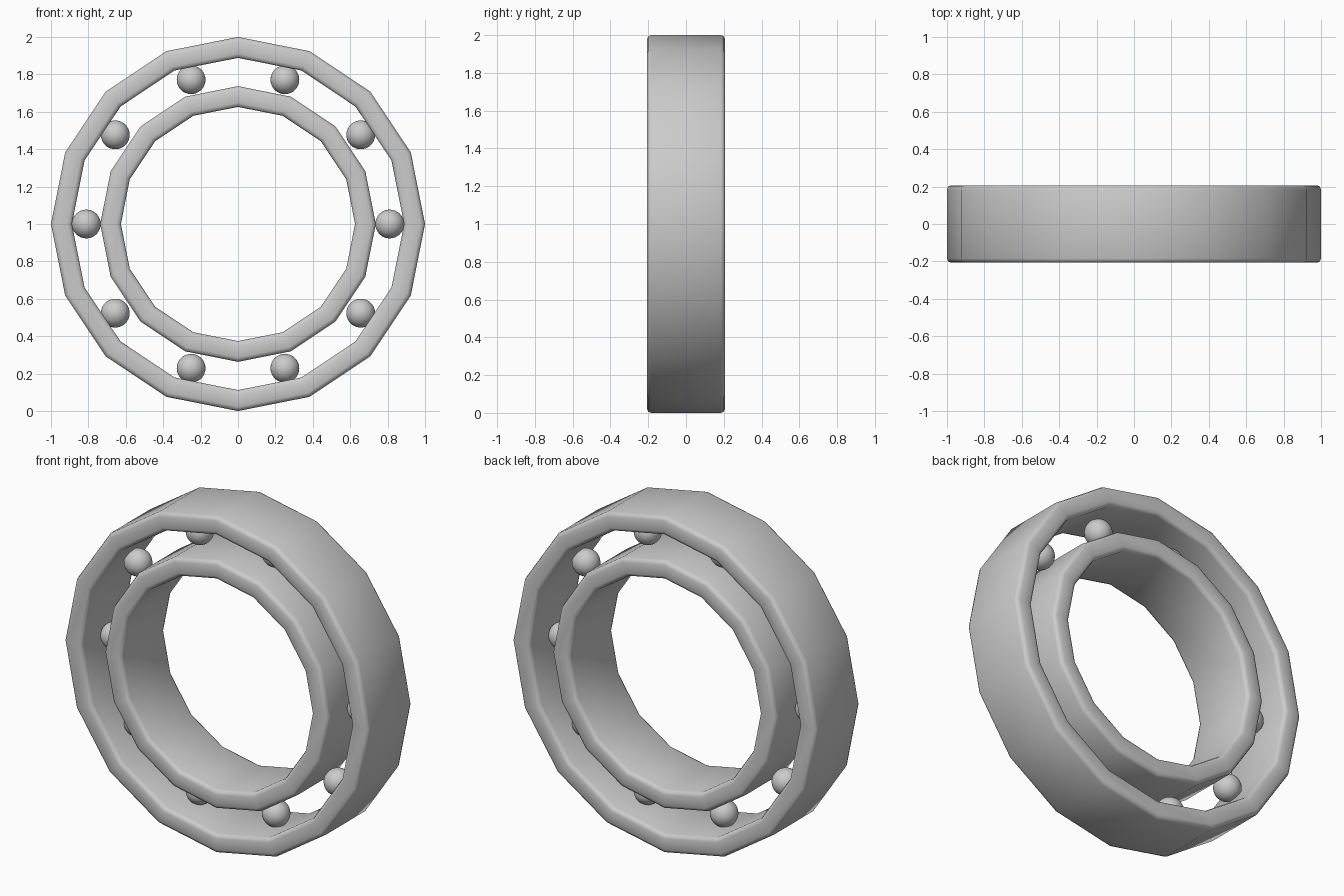
import bpy, bmesh
from math import cos, sin, pi

if "Cube" in bpy.data.objects:
    bpy.data.objects.remove(bpy.data.objects["Cube"])

SIDES, HALF, CH = 16, 0.207, 0.023
CENTER_Z = 1.0


def finish(name, bm):
    bmesh.ops.recalc_face_normals(bm, faces=bm.faces)
    me = bpy.data.meshes.new(name)
    bm.to_mesh(me)
    bm.free()
    for p in me.polygons:
        p.use_smooth = True
    ob = bpy.data.objects.new(name, me)
    ob.location.z = CENTER_Z
    bpy.context.collection.objects.link(ob)
    return ob


def ring(name, r_in, r_out):
    # rectangular section with rounded corners, swept around y
    profile = []
    corners = [(r_out - CH, HALF - CH, 0), (r_in + CH, HALF - CH, 1),
               (r_in + CH, CH - HALF, 2), (r_out - CH, CH - HALF, 3)]
    for r, y, q in corners:
        for k in range(3):
            a = (q + k / 2) * pi / 2
            profile.append((r + CH * cos(a), y + CH * sin(a)))
    bm = bmesh.new()
    loops = []
    for i in range(SIDES):
        a = 2 * pi * i / SIDES
        loops.append([bm.verts.new((r * cos(a), y, r * sin(a))) for r, y in profile])
    n = len(profile)
    for i in range(SIDES):
        A, B = loops[i], loops[(i + 1) % SIDES]
        for j in range(n):
            k = (j + 1) % n
            bm.faces.new((A[j], A[k], B[k], B[j]))
    return finish(name, bm)


# Races
ring("outer_race", 0.888, 1.0)
ring("inner_race", 0.626, 0.737)

# Ten bearing balls between the races
for i in range(10):
    a = 2 * pi * i / 10
    bm = bmesh.new()
    bmesh.ops.create_uvsphere(bm, u_segments=32, v_segments=16, radius=0.077)
    ball = finish(f"ball_{i + 1}", bm)
    ball.location = (0.811 * cos(a), 0, CENTER_Z + 0.811 * sin(a))
